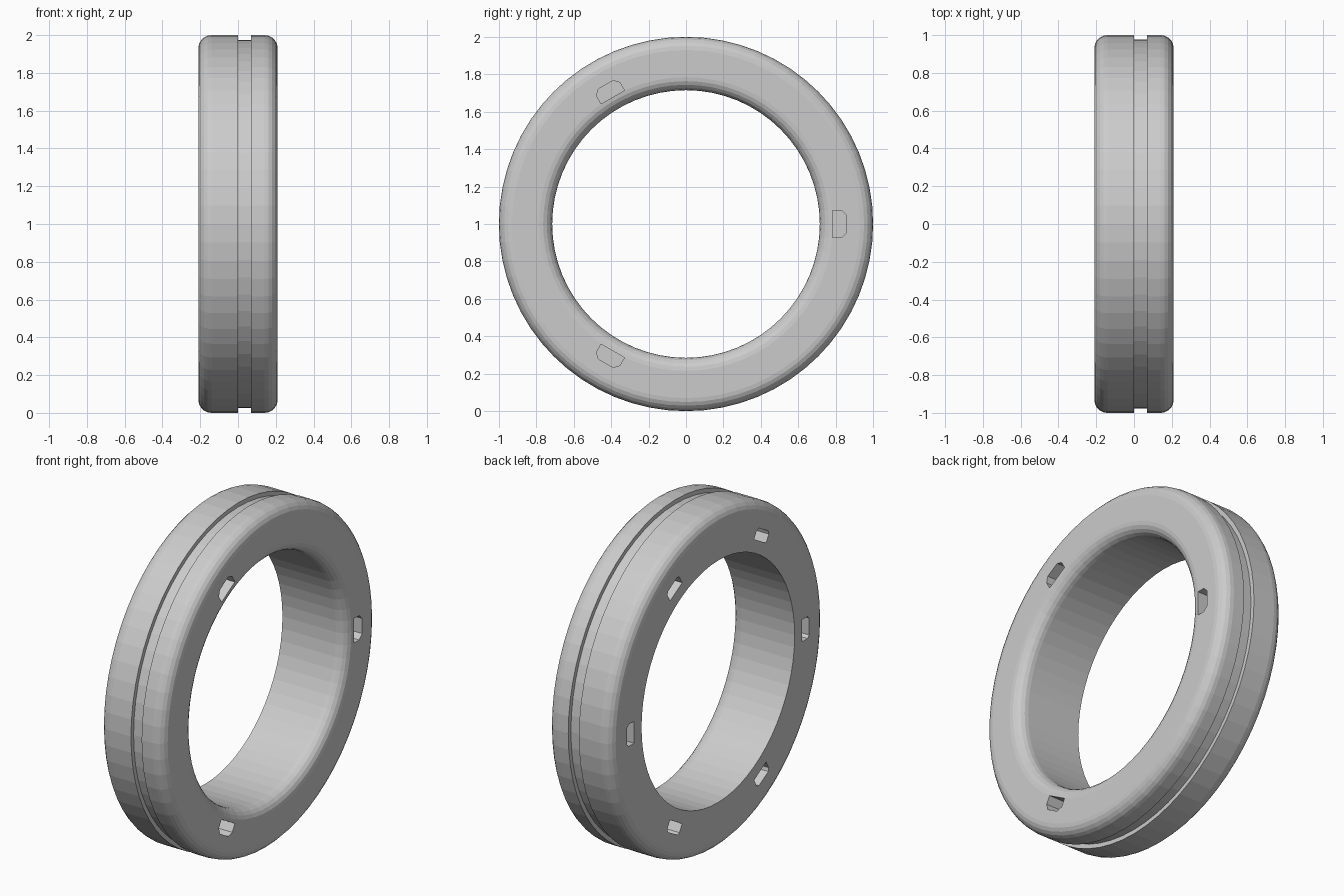
import bpy, bmesh
from math import sin, cos, pi, radians

if "Cube" in bpy.data.objects:
    bpy.data.objects.remove(bpy.data.objects["Cube"])

SEGMENTS = 64
HALF = 0.21
R_OUT, R_IN = 1.0, 0.715
FILLET = 0.07


def make_object(name, bm):
    bmesh.ops.recalc_face_normals(bm, faces=bm.faces)
    mesh = bpy.data.meshes.new(name)
    bm.to_mesh(mesh)
    bm.free()
    obj = bpy.data.objects.new(name, mesh)
    bpy.context.collection.objects.link(obj)
    return obj


def arc(cx, cr, start, end, steps=5):
    angles = [radians(start + (end - start) * i / steps) for i in range(steps + 1)]
    return [(cx + FILLET * cos(a), cr + FILLET * sin(a)) for a in angles]


def ring_point(x, r, angle, tangent=0.0):
    return (x, r * cos(angle) - tangent * sin(angle),
            1 + r * sin(angle) + tangent * cos(angle))


# Ring cross-section (x, radius): rounded rims, grooved outside, sharp left bore edge
c = HALF - FILLET
profile = [(-HALF, R_IN)]
profile += arc(-c, R_OUT - FILLET, 180, 90)
profile += [(0, R_OUT), (0, 0.975), (0.07, 0.975), (0.07, R_OUT)]
profile += arc(c, R_OUT - FILLET, 90, 0)
profile += arc(c, R_IN + FILLET, 0, -90)

bm = bmesh.new()
loops = [[bm.verts.new(ring_point(x, r, 2 * pi * i / SEGMENTS)) for x, r in profile]
         for i in range(SEGMENTS)]
n = len(profile)
for i, a in enumerate(loops):
    b = loops[(i + 1) % SEGMENTS]
    for j in range(n):
        k = (j + 1) % n
        bm.faces.new((a[j], a[k], b[k], b[j]))
ring = make_object("grooved_ring", bm)

# Pocket cutters: D-shaped prisms, three on the right face and six on the left
bm = bmesh.new()


def add_pocket(angle, x0, x1, shape):
    ends = [[bm.verts.new(ring_point(x, r, angle, t)) for r, t in shape] for x in (x0, x1)]
    bm.faces.new(ends[0])
    bm.faces.new(ends[1][::-1])
    for i in range(len(shape)):
        j = (i + 1) % len(shape)
        bm.faces.new((ends[0][i], ends[0][j], ends[1][j], ends[1][i]))


pocket = [(0.783, -0.072), (0.832, -0.072), (0.859, -0.045),
          (0.859, 0.045), (0.832, 0.072), (0.783, 0.072)]
small_pocket = [(0.785, -0.065), (0.835, -0.065), (0.85, -0.05),
                (0.85, 0.05), (0.835, 0.065), (0.785, 0.065)]
for i in range(3):
    add_pocket(i * 2 * pi / 3, HALF - 0.13, HALF + 0.05, pocket)
for i in range(6):
    add_pocket(i * pi / 3, -HALF - 0.05, -HALF + 0.13, small_pocket)
cutter = make_object("pocket_cutter", bm)
cutter.hide_render = True

# Cut the pockets, then drop the cutter
mod = ring.modifiers.new("pockets", 'BOOLEAN')
mod.operation = 'DIFFERENCE'
mod.solver = 'EXACT'
mod.object = cutter
bpy.context.view_layer.objects.active = ring
ring.select_set(True)
bpy.ops.object.modifier_apply(modifier=mod.name)
bpy.data.objects.remove(cutter, do_unlink=True)
